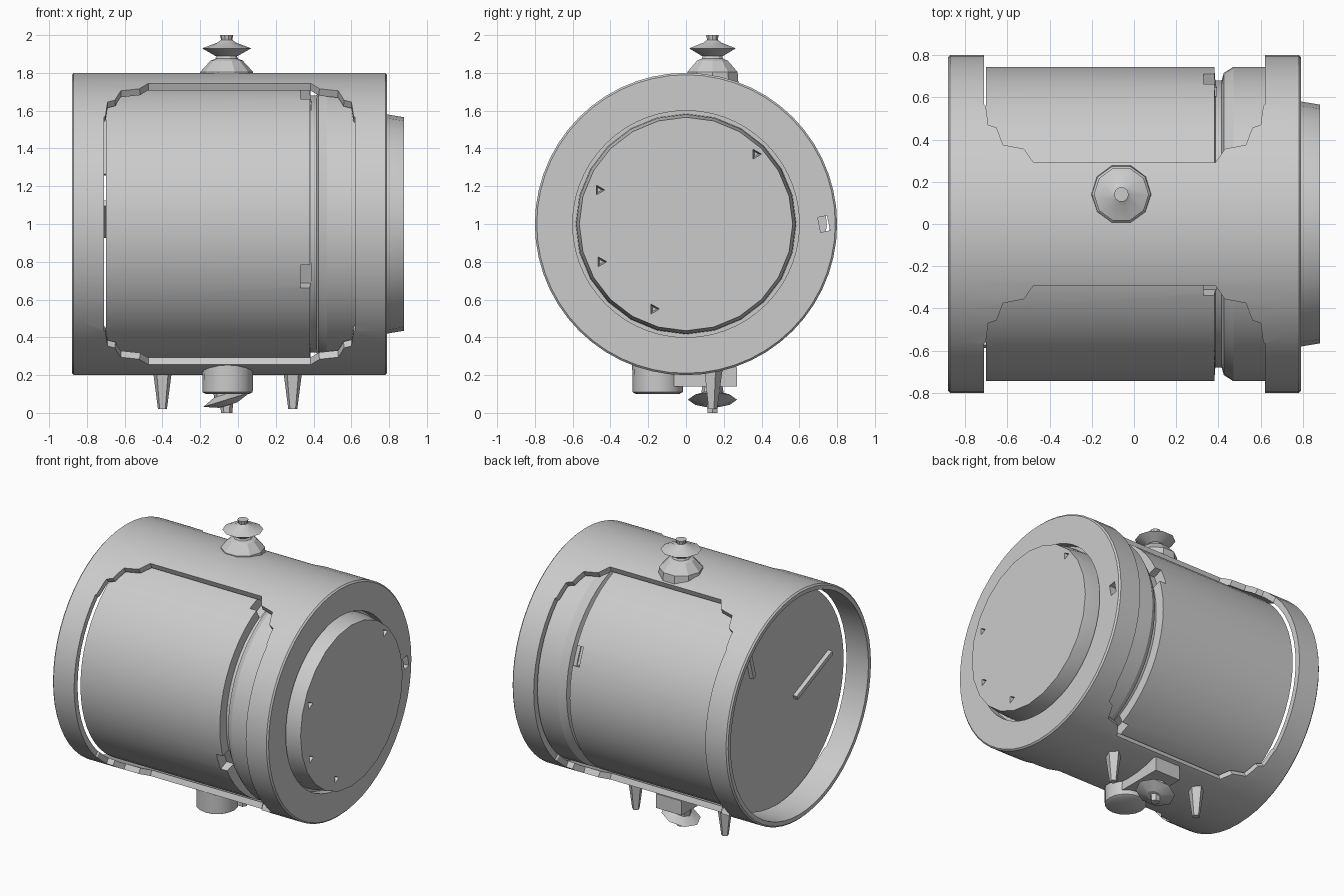
import bpy, bmesh, math
from mathutils import Matrix, Vector

cube = bpy.data.objects.get("Cube")
if cube:
    bpy.data.objects.remove(cube, do_unlink=True)

grey = bpy.data.materials.new("plain grey")
grey.use_nodes = True
COLOUR = (0.6, 0.6, 0.6, 1)
grey.diffuse_color = COLOUR
grey.node_tree.nodes["Principled BSDF"].inputs["Base Color"].default_value = COLOUR

AXIS = Matrix.Translation((0, 0, 1)) @ Matrix.Rotation(math.pi / 2, 4, 'Y')


def finish(bm, name, smooth=None):
    bmesh.ops.recalc_face_normals(bm, faces=bm.faces)
    mesh = bpy.data.meshes.new(name)
    bm.to_mesh(mesh)
    bm.free()
    obj = bpy.data.objects.new(name, mesh)
    bpy.context.collection.objects.link(obj)
    mesh.materials.append(grey)
    if smooth:
        shade(obj, smooth)
    return obj


def shade(obj, angle):
    bpy.ops.object.select_all(action='DESELECT')
    obj.select_set(True)
    bpy.context.view_layer.objects.active = obj
    bpy.ops.object.shade_smooth_by_angle(angle=math.radians(angle))


def lathe(name, profile, segments, matrix, closed=False, smooth=30):
    """Revolve (height, radius) points around local z."""
    bm = bmesh.new()
    verts = [bm.verts.new((r, 0, h)) for h, r in profile]
    edges = [bm.edges.new(p) for p in zip(verts, verts[1:])]
    if closed:
        edges.append(bm.edges.new((verts[-1], verts[0])))
    bmesh.ops.spin(bm, geom=verts + edges, axis=(0, 0, 1), cent=(0, 0, 0),
                   steps=segments, angle=2 * math.pi)
    bmesh.ops.remove_doubles(bm, verts=bm.verts, dist=1e-4)
    bm.transform(matrix)
    return finish(bm, name, smooth)


def add_box(bm, size, matrix):
    bmesh.ops.create_cube(bm, size=1, matrix=matrix @ Matrix.Diagonal((*size, 1)))


def cut(target, cutter, angle=30):
    mod = target.modifiers.new("cut", 'BOOLEAN')
    mod.object, mod.operation, mod.solver = cutter, 'DIFFERENCE', 'EXACT'
    bpy.context.view_layer.update()
    graph = bpy.context.evaluated_depsgraph_get()
    old = target.data
    new = bpy.data.meshes.new_from_object(target.evaluated_get(graph))
    target.modifiers.clear()
    target.data = new
    bpy.data.meshes.remove(old)
    bpy.data.objects.remove(cutter, do_unlink=True)
    shade(target, angle)


# Outer shell, open at the -x end and with a collar at the +x end
shell = lathe("outer_shell", [(-.88, .762), (-.88, .79), (-.87, .8), (.78, .8), (.79, .79),
                              (.79, .6), (.72, .6), (.72, .758), (.62, .758)],
              56, AXIS, closed=True)

# Rounded window on each side, its walls pointing at the axis
corner = [(.665, 45), (.645, 54), (.575, 62), (.43, 68.7)]
quarter = [(x, math.tan(math.radians(a))) for x, a in corner]
outline = quarter + [(-x, t) for x, t in reversed(quarter)]
outline += [(x, -t) for x, t in reversed(outline)]
for side in (-1, 1):
    bm = bmesh.new()
    rings = [[bm.verts.new((x - .045, side * y, 1 + t * y)) for x, t in outline]
             for y in (.1, .9)]
    bm.faces.new(rings[0])
    bm.faces.new(rings[1])
    n = len(outline)
    for i in range(n):
        j = (i + 1) % n
        bm.faces.new((rings[0][i], rings[0][j], rings[1][j], rings[1][i]))
    bmesh.ops.triangulate(bm, faces=[f for f in bm.faces if len(f.verts) == 4])
    cut(shell, finish(bm, "window_cutter"))

# Small hole in the collar
bm = bmesh.new()
add_box(bm, (.3, .05, .08), Matrix.Translation((.75, .73, 1)) @ Matrix.Rotation(.2, 4, 'X'))
cut(shell, finish(bm, "hole_cutter"))

# Inner drum with a groove between its two sections
drum = lathe("inner_drum", [(-.7, 0), (-.7, .744), (.38, .744), (.385, .68), (.415, .68),
                            (.425, .715), (.47, .744), (.73, .744), (.73, 0)], 56, AXIS)

# Four latch notches on the drum edge
bm = bmesh.new()
for k in range(4):
    turn = Matrix.Rotation(math.radians(22 + 90 * k), 4, 'X')
    add_box(bm, (.06, .12, .13), Matrix.Translation((.36, 0, 1)) @ turn
            @ Matrix.Translation((0, -.73, 0)))
cut(drum, finish(bm, "notch_cutter"))

# Round boss on the +x end with small three-sided pits
boss = lathe("end_boss", [(.7, 0), (.7, .585), (.79, .58), (.88, .565), (.88, 0)], 24, AXIS, smooth=25)
bm = bmesh.new()
for y, z in ((-.46, 1.18), (-.45, .8), (-.17, .55), (.37, 1.37)):
    bmesh.ops.create_cone(bm, cap_ends=True, segments=3, radius1=.015, radius2=.035, depth=.08,
                          matrix=Matrix.Translation((.86, y, z))
                          @ Matrix.Rotation(math.pi / 2, 4, 'Y'))
cut(boss, finish(bm, "pit_cutter"), 25)

# Slim ribs on the recessed drum end
bm = bmesh.new()
for (y0, z0), (y1, z1) in (((-.19, .94), (-.58, 1.11)), ((.38, 1.62), (.28, 1.26))):
    a, b = Vector((-.71, y0, z0)), Vector((-.71, y1, z1))
    add_box(bm, (.03, .04, (b - a).length), Matrix.Translation((a + b) / 2)
            @ (b - a).to_track_quat('Z', 'X').to_matrix().to_4x4())
finish(bm, "drum_end_ribs")

# Knob on top: flared base and pointed disc
KNOB = Matrix.Translation((-.06, .14, 0))
lathe("top_knob_base", [(1.74, 0), (1.74, .145), (1.805, .14), (1.865, .085),
                        (1.875, .06), (1.9, .05), (1.9, 0)], 10, KNOB, smooth=20)
lathe("top_knob_disc", [(1.885, 0), (1.89, .06), (1.93, .13), (1.96, .05),
                        (1.975, .03), (2, .035), (2, 0)], 10, KNOB, smooth=20)

# Underside: arm, socket, tilted disc and tip
bm = bmesh.new()
add_box(bm, (.2, .42, .1), Matrix.Translation((-.055, .06, .19)))
finish(bm, "bottom_arm")
lathe("bottom_socket", [(.1, 0), (.1, .115), (.11, .133), (.26, .135), (.26, 0)], 16,
      Matrix.Translation((-.055, -.15, 0)))
TILT = Matrix.Translation((-.06, .14, .07)) @ Matrix.Rotation(-.3, 4, 'Y')
lathe("bottom_disc", [(-.03, 0), (-.03, .05), (0, .13), (.03, .06), (.1, .05), (.1, 0)],
      8, TILT, smooth=20)
lathe("bottom_tip", [(0, 0), (0, .03), (.06, .035), (.06, 0)], 6, KNOB, smooth=20)

# Two tapered pegs under the shell
for name, x in (("right_peg", -.4), ("left_peg", .29)):
    bm = bmesh.new()
    bmesh.ops.create_cone(bm, cap_ends=True, segments=5, radius1=.025, radius2=.055, depth=.22,
                          matrix=Matrix.Translation((x, .14, .13)))
    finish(bm, name)
